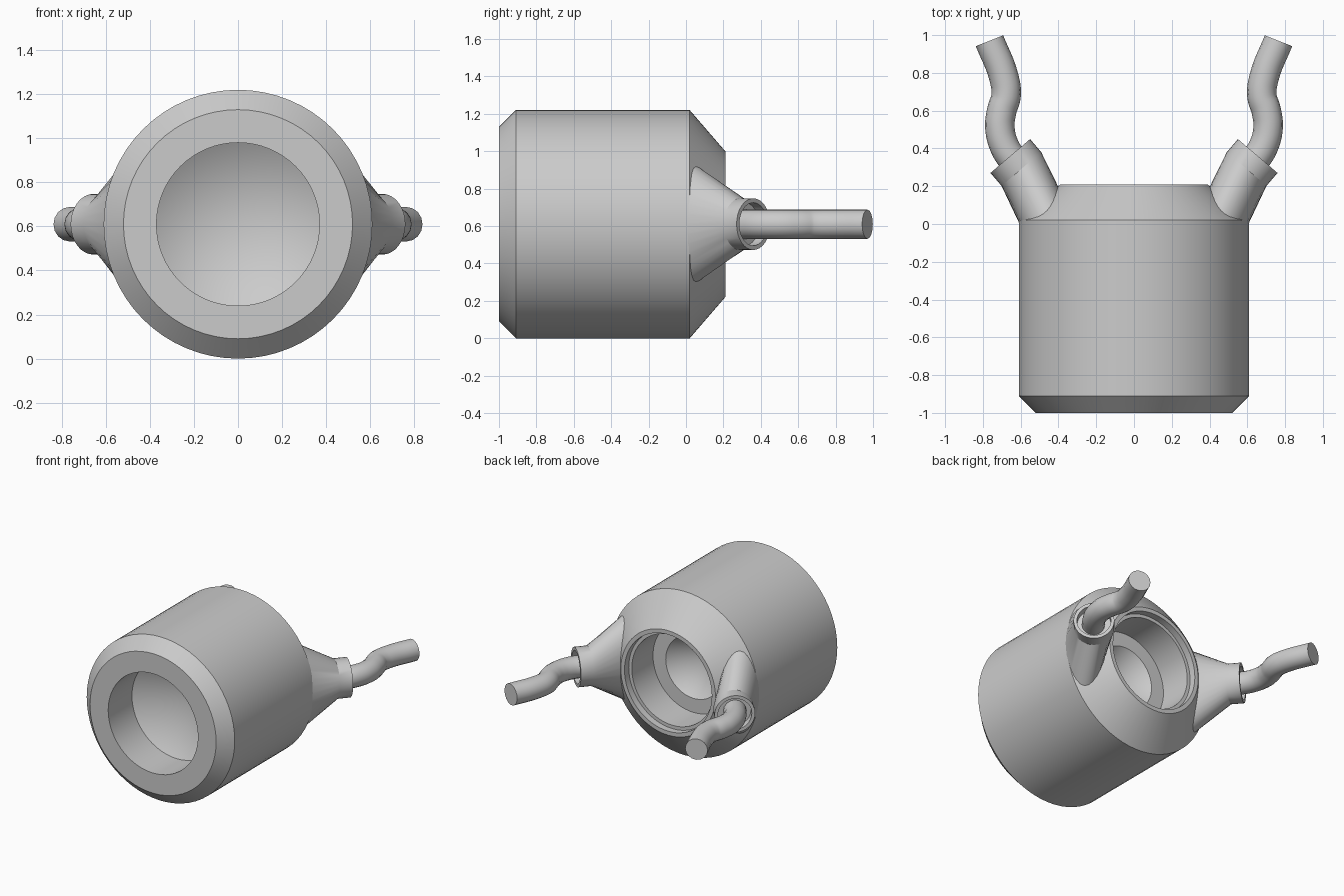
import bpy, bmesh, math
from mathutils import Vector

cube = bpy.data.objects.get("Cube")
if cube:
    bpy.data.objects.remove(cube, do_unlink=True)

AXIS_Z = 0.61
UP = Vector((0, 0, 1))


def finish(obj, angle=25):
    bpy.ops.object.select_all(action='DESELECT')
    obj.select_set(True)
    bpy.context.view_layer.objects.active = obj
    bpy.ops.object.shade_smooth_by_angle(angle=math.radians(angle))


def loft(name, sections, side, segments):
    """Skin elliptical sections (centre, side radius, height radius)."""
    bm = bmesh.new()
    rings = []
    for centre, r_side, r_up in sections:
        ring = []
        for i in range(segments):
            a = math.tau * i / segments
            ring.append(bm.verts.new(centre + side * r_side * math.cos(a) + UP * r_up * math.sin(a)))
        rings.append(ring)
    for r0, r1 in zip(rings, rings[1:]):
        for i in range(segments):
            j = (i + 1) % segments
            bm.faces.new((r0[i], r0[j], r1[j], r1[i]))
    # Zero-radius sections collapse to a pole
    bmesh.ops.remove_doubles(bm, verts=bm.verts, dist=1e-5)
    bmesh.ops.holes_fill(bm, edges=[e for e in bm.edges if e.is_boundary], sides=0)
    bmesh.ops.recalc_face_normals(bm, faces=bm.faces)
    mesh = bpy.data.meshes.new(name)
    bm.to_mesh(mesh)
    bm.free()
    obj = bpy.data.objects.new(name, mesh)
    bpy.context.collection.objects.link(obj)
    finish(obj)
    return obj


# Turned body: front bore with conical floor, outer shell, stepped rear pocket
profile = [
    (-0.50, 0), (-0.72, 0.37), (-1, 0.37), (-1, 0.52), (-0.91, 0.61),
    (0.02, 0.61), (0.21, 0.39), (0.21, 0.36), (0.16, 0.36), (0.16, 0.335),
    (-0.09, 0.335), (-0.09, 0.23), (-0.30, 0),
]
loft("body", [(Vector((0, y, AXIS_Z)), r, r) for y, r in profile], Vector((1, 0, 0)), 64)


def port(prefix, s):
    """Flared socket and its cable on one side (s = +1 left, -1 right)."""
    side = Vector((0.76 * s, -0.65, 0)).normalized()
    out = Vector((0.65 * s, 0.76, 0)).normalized()
    end = Vector((0.655 * s, 0.36, AXIS_Z))
    root = Vector((0.48 * s, 0.05, AXIS_Z))
    collar = end - out * 0.09
    floor = end - out * 0.06
    loft(prefix + "_socket", [
        (root, 0.14, 0.31), (collar, 0.138, 0.138), (end, 0.138, 0.138),
        (end, 0.115, 0.115), (floor, 0.115, 0.115), (floor, 0, 0),
    ], side, 32)

    # Wavy cable
    path = [(0.62, 0.31), (0.685, 0.41), (0.71, 0.51), (0.70, 0.60),
            (0.677, 0.68), (0.69, 0.78), (0.765, 0.97)]
    curve = bpy.data.curves.new(prefix + "_cable", 'CURVE')
    curve.dimensions = '3D'
    curve.bevel_depth = 0.078
    curve.bevel_resolution = 6
    curve.resolution_u = 6
    curve.use_fill_caps = True
    spline = curve.splines.new('BEZIER')
    spline.bezier_points.add(len(path) - 1)
    for point, (x, y) in zip(spline.bezier_points, path):
        point.co = (x * s, y, AXIS_Z)
        point.handle_left_type = point.handle_right_type = 'AUTO'
    cable = bpy.data.objects.new(prefix + "_cable", curve)
    bpy.context.collection.objects.link(cable)
    bpy.ops.object.select_all(action='DESELECT')
    cable.select_set(True)
    bpy.context.view_layer.objects.active = cable
    bpy.ops.object.convert(target='MESH')
    finish(bpy.context.view_layer.objects.active, 40)


port("left", 1)
port("right", -1)
